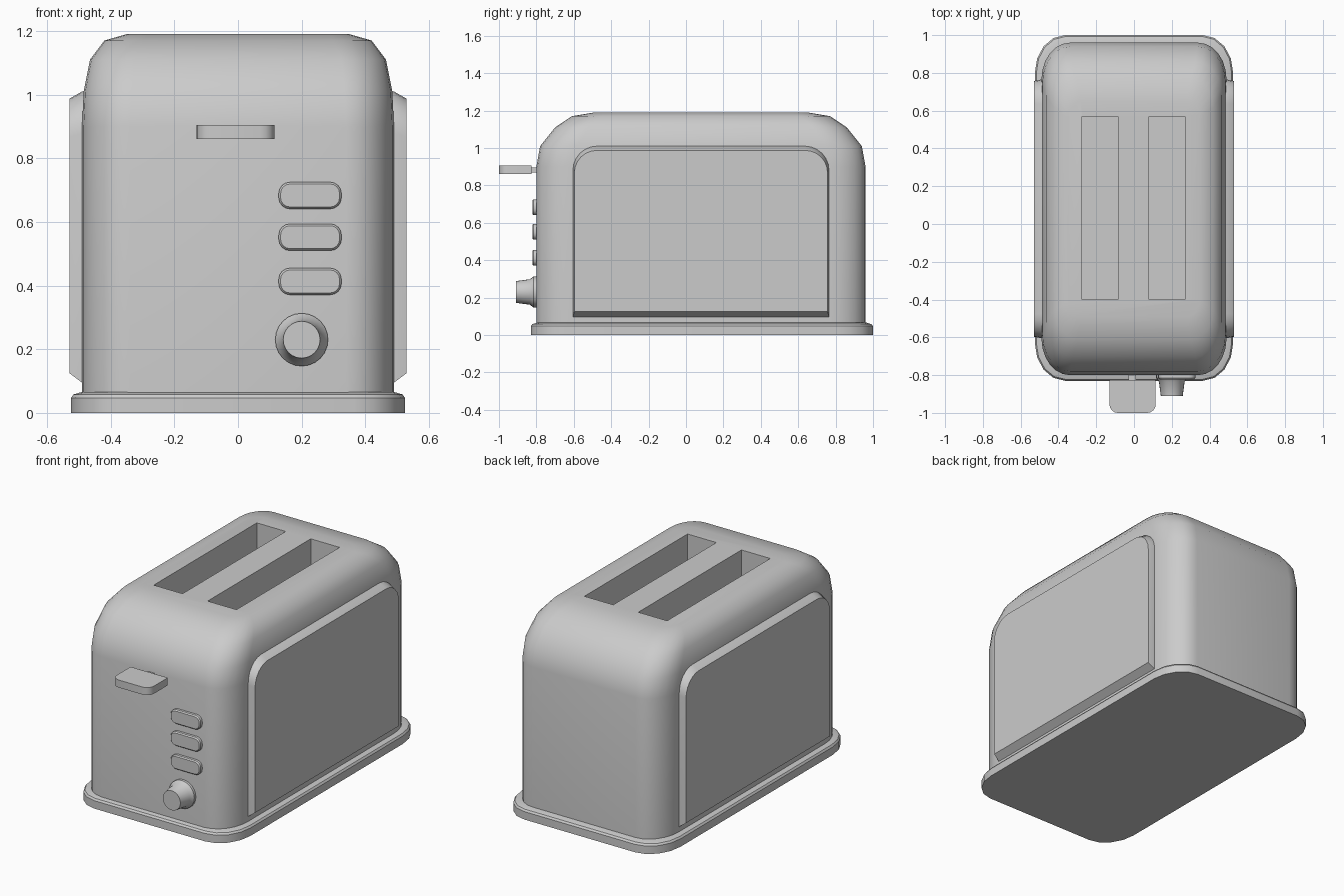
import bpy, bmesh, math

cube = bpy.data.objects.get("Cube")
if cube:
    bpy.data.objects.remove(cube, do_unlink=True)

GREY = (0.6, 0.6, 0.6, 1)
mat = bpy.data.materials.new("grey")
mat.use_nodes = True
mat.diffuse_color = GREY
mat.node_tree.nodes["Principled BSDF"].inputs["Base Color"].default_value = GREY


def outline(u0, u1, v0, v1, low=(0, 0), high=(0, 0), n=4):
    """Rectangle outline with elliptical corners; low/high are the corner radii at v0/v1."""
    pts = []
    for su, sv, start in ((1, 1, 0), (-1, 1, 1), (-1, -1, 2), (1, -1, 3)):
        ru, rv = high if sv > 0 else low
        cu = u1 - ru if su > 0 else u0 + ru
        cv = v1 - rv if sv > 0 else v0 + rv
        for i in range(n + 1 if ru else 1):
            a = (start + i / n) * math.pi / 2
            pts.append((cu + ru * math.cos(a), cv + rv * math.sin(a)))
    return pts


def circle(u, v, r, n=24):
    return [(u + r * math.cos(i * math.tau / n), v + r * math.sin(i * math.tau / n))
            for i in range(n)]


def loft(name, rings, axis):
    """Closed solid through (position, outline) rings stacked along an axis."""
    place = {"x": lambda p, u, v: (p, u, v),
             "y": lambda p, u, v: (u, p, v),
             "z": lambda p, u, v: (u, v, p)}[axis]
    bm = bmesh.new()
    loops = [[bm.verts.new(place(p, u, v)) for u, v in pts] for p, pts in rings]
    for a, b in zip(loops, loops[1:]):
        for i in range(len(a)):
            j = (i + 1) % len(a)
            bm.faces.new((a[i], a[j], b[j], b[i]))
    bm.faces.new(loops[0])
    bm.faces.new(loops[-1])
    bmesh.ops.recalc_face_normals(bm, faces=bm.faces)
    mesh = bpy.data.meshes.new(name)
    bm.to_mesh(mesh)
    bm.free()
    mesh.materials.append(mat)
    obj = bpy.data.objects.new(name, mesh)
    bpy.context.collection.objects.link(obj)
    return obj


def select(obj):
    bpy.ops.object.select_all(action="DESELECT")
    obj.select_set(True)
    bpy.context.view_layer.objects.active = obj


def smooth(obj, angle=35):
    select(obj)
    bpy.ops.object.shade_smooth_by_angle(angle=math.radians(angle))


# Body shell: height, side inset, end inset, corner radius
body_rings = []
for z, ix, iy, r in ((0.03, 0, 0, 0.15), (0.9, 0, 0, 0.15), (1.01, 0.005, 0.02, 0.15),
                     (1.11, 0.025, 0.1, 0.14), (1.17, 0.07, 0.19, 0.12),
                     (1.19, 0.14, 0.31, 0.07)):
    c = (r, r * 1.3)
    body_rings.append((z, outline(ix - 0.49, 0.49 - ix, iy - 0.8, 0.96 - iy, c, c, 6)))
body = loft("body", body_rings, "z")

# Bread slots cut into the top
for x in (-0.18, 0.175):
    rect = outline(x - 0.095, x + 0.095, -0.4, 0.57)
    cutter = loft("slot_cutter", [(0.25, rect), (1.3, rect)], "z")
    cutter.hide_render = True
    cut = body.modifiers.new("slot", "BOOLEAN")
    cut.operation = "DIFFERENCE"
    cut.solver = "EXACT"
    cut.object = cutter
    select(body)
    bpy.ops.object.modifier_apply(modifier=cut.name)
    bpy.data.objects.remove(cutter, do_unlink=True)
smooth(body)

# Base plate with a softened rim
base_rings = []
for z, inset in ((0, 0), (0.047, 0), (0.058, 0.008), (0.066, 0.035)):
    c = (0.16 - inset, 0.2 - inset)
    base_rings.append((z, outline(inset - 0.525, 0.525 - inset, inset - 0.83, 1 - inset, c, c)))
smooth(loft("base", base_rings, "z"))

# Side panels with chamfered top and bottom
for name, s in (("left_panel", 1), ("right_panel", -1)):
    inner = outline(-0.605, 0.765, 0.095, 1.01, high=(0.13, 0.13), n=6)
    outer = outline(-0.597, 0.757, 0.125, 0.987, high=(0.12, 0.12), n=6)
    smooth(loft(name, [(s * 0.47, inner), (s * 0.49, inner), (s * 0.53, outer)], "x"), 30)

# Lever and its stem
handle = outline(-0.13, 0.115, -1, -0.825, low=(0.045, 0.045))
smooth(loft("lever", [(0.86, handle), (0.905, handle)], "z"))
stem = outline(-0.03, 0.01, 0.87, 0.895)
loft("lever_stem", [(-0.83, stem), (-0.78, stem)], "y")

# Three push buttons
for i, z in enumerate((0.683, 0.552, 0.413)):
    rings = []
    for y, inset in ((-0.79, 0), (-0.815, 0), (-0.822, 0.006)):
        c = (0.035 - inset, 0.035 - inset)
        rings.append((y, outline(0.128 + inset, 0.325 - inset,
                                 z - 0.042 + inset, z + 0.042 - inset, c, c)))
    smooth(loft(f"button_{i + 1}", rings, "y"), 30)

# Timer knob
knob = [(y, circle(0.2, 0.23, r)) for y, r in
        ((-0.79, 0.083), (-0.815, 0.083), (-0.835, 0.068), (-0.91, 0.058))]
smooth(loft("knob", knob, "y"), 30)
